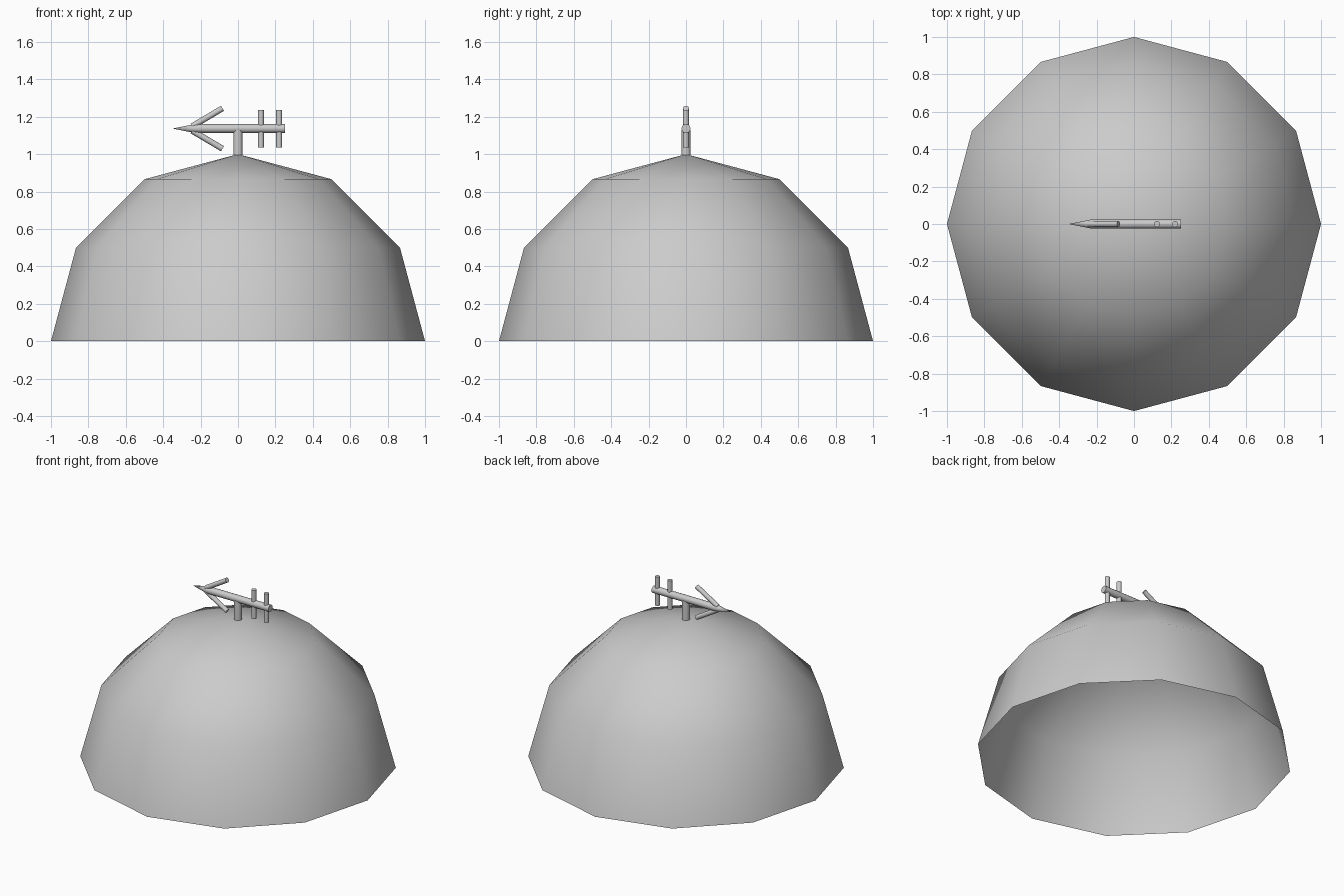
import bpy, bmesh, math
from mathutils import Vector

if "Cube" in bpy.data.objects:
    bpy.data.objects.remove(bpy.data.objects["Cube"])


def finish(name, bm, smooth_angle):
    me = bpy.data.meshes.new(name)
    bm.normal_update()
    bm.to_mesh(me)
    bm.free()
    ob = bpy.data.objects.new(name, me)
    bpy.context.collection.objects.link(ob)
    bpy.ops.object.select_all(action='DESELECT')
    ob.select_set(True)
    bpy.context.view_layer.objects.active = ob
    bpy.ops.object.shade_smooth_by_angle(angle=math.radians(smooth_angle))
    return ob


def rod(name, start, end, r1, r2=None, sides=12):
    """Capped cylinder or cone between two points."""
    a, b = Vector(start), Vector(end)
    bm = bmesh.new()
    bmesh.ops.create_cone(bm, cap_ends=True, segments=sides, radius1=r1,
                          radius2=r1 if r2 is None else r2, depth=(b - a).length)
    turn = (b - a).to_track_quat('Z', 'Y').to_matrix().to_4x4()
    bm.transform(turn)
    bmesh.ops.translate(bm, verts=bm.verts, vec=(a + b) / 2)
    return finish(name, bm, 40)


# Open hemispherical dome shell: 12 sides, 3 bands
bm = bmesh.new()
bmesh.ops.create_uvsphere(bm, u_segments=12, v_segments=6, radius=1)
bmesh.ops.delete(bm, geom=[v for v in bm.verts if v.co.z < -0.01], context='VERTS')
finish("dome", bm, 80)

# Weather vane: post, shaft and pointed tip
Z = 1.137
rod("vane_post", (0, 0, 0.995), (0, 0, 1.13), 0.025)
rod("vane_shaft", (-0.23, 0, Z), (0.25, 0, Z), 0.024)
rod("vane_tip", (-0.23, 0, Z), (-0.35, 0, Z), 0.024, 0)

# Swept barbs behind the tip
for label, s in (("upper", 1), ("lower", -1)):
    rod(f"{label}_barb", (-0.245, 0, Z + 0.012 * s), (-0.083, 0, Z + 0.108 * s), 0.016)

# Upright tail bars
for i, x in enumerate((0.123, 0.22)):
    rod(f"tail_bar_{i + 1}", (x, 0, 1.035), (x, 0, 1.235), 0.016)
